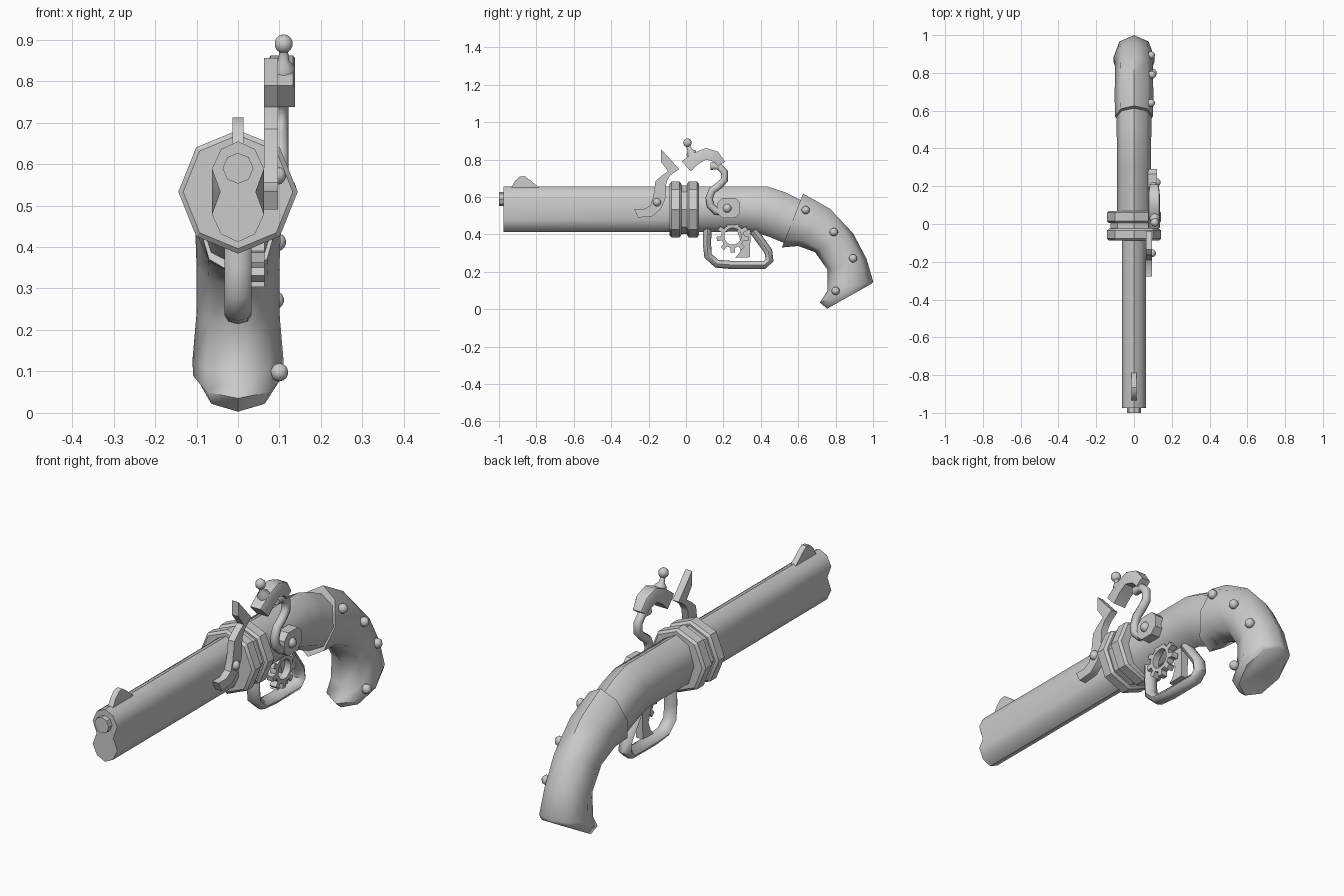
import bpy, bmesh
from math import sin, cos, pi, radians
from mathutils import Vector

if "Cube" in bpy.data.objects:
    bpy.data.objects.remove(bpy.data.objects["Cube"])

OCT = [(0, 1), (.7, .72), (1, 0), (.7, -.72), (0, -1), (-.7, -.72), (-1, 0), (-.7, .72)]
BOX = [(1, 1), (1, -1), (-1, -1), (-1, 1)]


def finish(name, bm, angle):
    bmesh.ops.recalc_face_normals(bm, faces=bm.faces[:])
    me = bpy.data.meshes.new(name)
    bm.to_mesh(me)
    bm.free()
    for p in me.polygons:
        p.use_smooth = True
    me.set_sharp_from_angle(angle=radians(angle))
    ob = bpy.data.objects.new(name, me)
    bpy.context.collection.objects.link(ob)
    return ob


def loft(name, rings, x0=0, sec=OCT, closed=False, angle=50):
    """Skin rings of (top (y,z), bottom (y,z), half width[, waist factor])."""
    bm = bmesh.new()
    loops = []
    for top, bot, w, *waist in rings:
        t, b = Vector(top), Vector(bot)
        mid, half = (t + b) / 2, (t - b) / 2
        loop = []
        for sx, st in sec:
            k = waist[0] if waist and st == 0 else 1
            p = mid + half * st
            loop.append(bm.verts.new((x0 + sx * w * k, p.x, p.y)))
        loops.append(loop)
    pairs = list(zip(loops, loops[1:]))
    if closed:
        pairs.append((loops[-1], loops[0]))
    else:
        bm.faces.new(loops[0])
        bm.faces.new(loops[-1])
    n = len(sec)
    for a, b in pairs:
        for i in range(n):
            j = (i + 1) % n
            bm.faces.new((a[i], a[j], b[j], b[i]))
    return finish(name, bm, angle)


def sweep(name, path, thick, w, x0=0):
    """Octagonal bar along a path in the side plane."""
    pts = [Vector(p) for p in path]
    rings = []
    for i, p in enumerate(pts):
        d = (pts[min(i + 1, len(pts) - 1)] - pts[max(i - 1, 0)]).normalized()
        nrm = Vector((-d.y, d.x)) * thick
        rings.append((p + nrm, p - nrm, w))
    return loft(name, rings, x0)


def plate(name, outline, x1, x2, angle=35):
    bm = bmesh.new()
    f = bm.faces.new([bm.verts.new((x1, y, z)) for y, z in outline])
    r = bmesh.ops.extrude_face_region(bm, geom=[f])
    bmesh.ops.translate(bm, vec=(x2 - x1, 0, 0),
                        verts=[v for v in r['geom'] if isinstance(v, bmesh.types.BMVert)])
    return finish(name, bm, angle)


def ball(name, x, y, z, r):
    bm = bmesh.new()
    bmesh.ops.create_uvsphere(bm, u_segments=10, v_segments=7, radius=r)
    bmesh.ops.translate(bm, vec=(x, y, z), verts=bm.verts[:])
    return finish(name, bm, 60)


# Barrel: two-lobed muzzle fading into a plain oval
side = [(0, 1), (.65, .84), (1, .45), (1, 0), (1, -.45), (.65, -.84)]
LOBES = side + [(-x, -t) for x, t in side]
loft("barrel", [((y, .655), (y, .412), .063, k)
                for y, k in ((-.975, .68), (-.62, 1), (.0, 1))], sec=LOBES)
loft("muzzle_plug", [((y, .627), (y, .553), .037) for y in (-1, -.96)], angle=30)
plate("front_sight", [(-.935, .65), (-.915, .685), (-.89, .708), (-.865, .712),
                      (-.84, .695), (-.785, .65)], -.013, .013)

# Collar: two chamfered rings round a thinner core
for nm, a, b in (("front_collar", -.088, -.025), ("rear_collar", .005, .07)):
    loft(nm, [((y, .682 - c), (y, .384 + c), .144 - c)
              for y, c in ((a, .012), (a + .01, 0), (b - .01, 0), (b, .012))], angle=30)
loft("collar_core", [((y, .662), (y, .402), .125) for y in (-.04, .02)], angle=30)

# Wooden stock and grip
loft("stock", [((.05, .655), (.05, .412), .09), ((.3, .655), (.3, .415), .09),
               ((.44, .655), (.37, .412), .09), ((.53, .625), (.45, .385), .092),
               ((.66, .56), (.57, .335), .092)])
loft("grip", [((.626, .618), (.513, .33), .1), ((.77, .537), (.6, .338), .103),
              ((.893, .406), (.69, .305), .1), ((.965, .27), (.757, .21), .1),
              ((1, .15), (.757, .1), .11), ((1, .143), (.716, .035), .108),
              ((.995, .138), (.755, .003), .092)])
for y, z, x in ((.64, .53, .09), (.79, .412, .095), (.893, .272, .09), (.8, .098, .1)):
    ball("grip_stud", x, y, z, .022)

# Trigger guard, trigger and gear
sweep("trigger_guard", [(.115, .43), (.112, .35), (.118, .285), (.165, .243), (.25, .236),
                        (.42, .237), (.447, .262), (.44, .31), (.40, .365), (.36, .42)], .022, .033)
plate("trigger", [(.27, .43), (.345, .43), (.342, .278), (.262, .275), (.285, .3),
                  (.30, .34)], -.018, .018)
gear = []
for i in range(9):
    for da, r in ((-.5, .062), (-.26, .062), (-.2, .087), (.2, .087), (.26, .062)):
        a = (i + da) * 2 * pi / 9 - pi / 2
        c, s = cos(a), sin(a)
        gear.append(((.25 + r * c, .39 + r * s), (.25 + .045 * c, .39 + .045 * s), .016))
loft("gear", gear, x0=.048, sec=BOX, closed=True, angle=30)

# Striking plate beside the barrel
plate("striker", [(-.134, .856), (-.037, .749), (-.085, .715), (-.105, .68), (-.11, .59),
                  (-.135, .535), (-.18, .497), (-.255, .49), (-.278, .535), (-.225, .535),
                  (-.19, .555), (-.175, .6), (-.163, .684), (-.135, .71), (-.096, .738),
                  (-.135, .79)], .063, .096)
ball("striker_screw", .095, -.155, .572, .022)

# Hammer: base, curved neck, jaw and clamp screw
plate("hammer_base", [(.225 + x, .54 + z) for x, z in
                      ((-.06, .025), (-.03, .055), (.04, .055), (.065, .03), (.065, -.025),
                       (.035, -.053), (-.03, -.053), (-.06, -.025))], .075, .122)
sweep("hammer_neck", [(.13, .765), (.175, .765), (.205, .735), (.205, .69), (.175, .66),
                      (.14, .635), (.124, .595), (.13, .555), (.16, .525), (.21, .52)],
      .02, .02, x0=.102)
loft("hammer_jaw", [((-.024, .79), (.03, .735), .031), ((.037, .834), (.064, .77), .032),
                    ((.107, .862), (.107, .797), .032), ((.171, .842), (.15, .785), .03),
                    ((.208, .79), (.17, .762), .024)], x0=.106, sec=
     [(.85, 1), (1, .75), (1, -.9), (-1, -.9), (-1, .75), (-.85, 1)], angle=40)
ball("hammer_screw", .118, .22, .54, .024)
d = Vector((-.42, .907))
n = Vector((.907, .42))
base = Vector((.042, .805))
loft("jaw_screw", [(base + d * h + n * r, base + d * h - n * r, r)
                   for h, r in ((0, .027), (.035, .027), (.05, .013), (.08, .01))], x0=.11)
ball("jaw_screw_knob", .11, .008, .89, .023)
